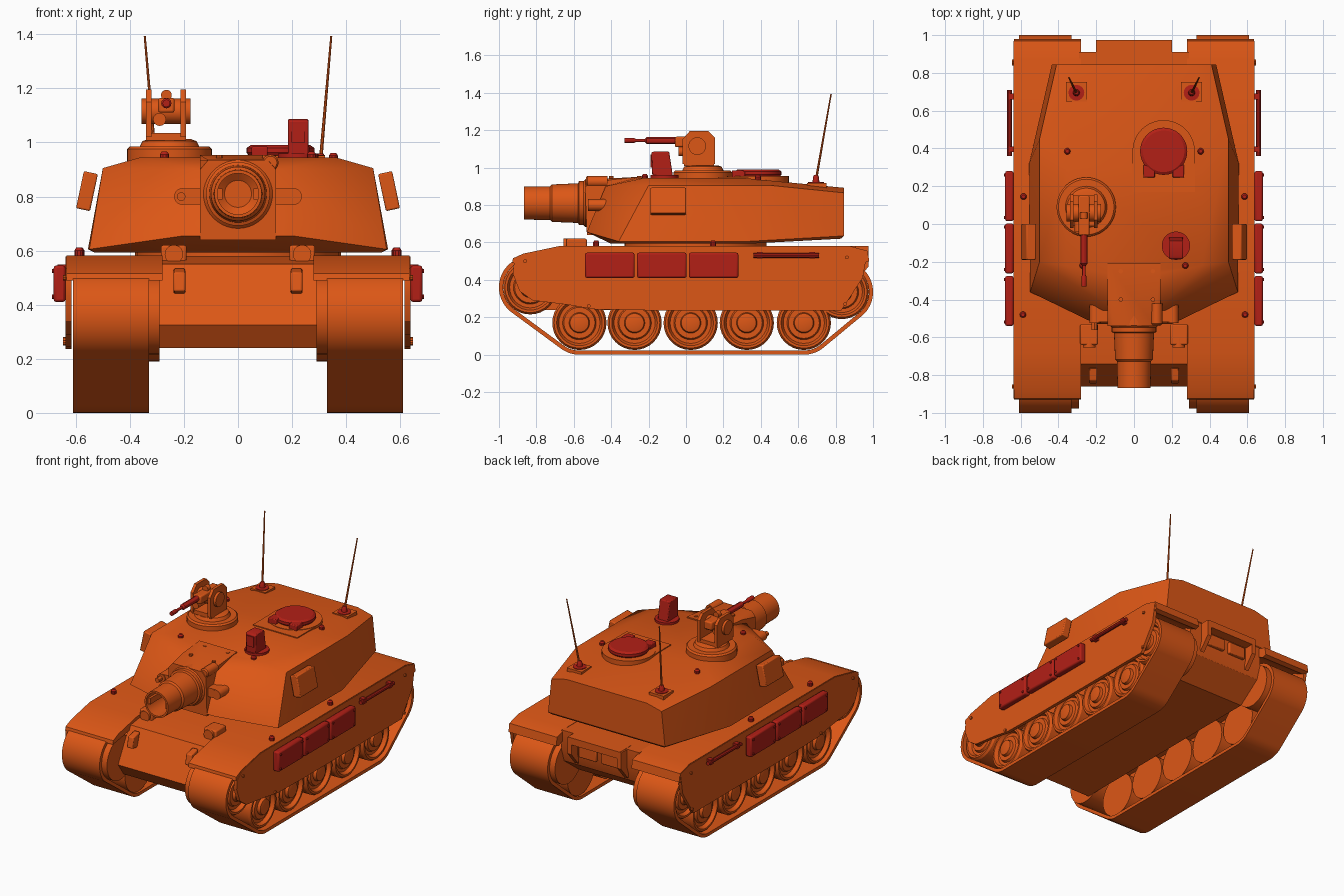
import bpy, bmesh
from math import sin, cos, pi, radians
from mathutils import Matrix, Vector


def material(name, col):
    m = bpy.data.materials.new(name)
    m.diffuse_color = col
    return m


ORANGE = material("orange", (0.72, 0.095, 0.008, 1))
RED = material("red", (0.45, 0.014, 0.008, 1))


def finish(name, bm, mat=ORANGE, mirror=False, bevel=0):
    bmesh.ops.recalc_face_normals(bm, faces=bm.faces)
    me = bpy.data.meshes.new(name)
    bm.to_mesh(me)
    bm.free()
    me.materials.append(mat)
    me.polygons.foreach_set("use_smooth", [True] * len(me.polygons))
    me.set_sharp_from_angle(angle=radians(30))
    ob = bpy.data.objects.new(name, me)
    bpy.context.collection.objects.link(ob)
    if bevel:
        b = ob.modifiers.new("bevel", 'BEVEL')
        b.width, b.segments = bevel, 2
    if mirror:
        ob.modifiers.new("mirror", 'MIRROR')
    return ob


def box(name, lo, hi, tilt=0, **kw):
    lo, hi = Vector(lo), Vector(hi)
    bm = bmesh.new()
    m = (Matrix.Translation((lo + hi) / 2) @ Matrix.Rotation(radians(tilt), 4, 'Y')
         @ Matrix.Diagonal((*(hi - lo), 1)))
    bmesh.ops.create_cube(bm, size=1, matrix=m)
    return finish(name, bm, **kw)


def hull(name, pts, both=False, **kw):
    bm = bmesh.new()
    for x, y, z in pts:
        bm.verts.new((x, y, z))
        if both:
            bm.verts.new((-x, y, z))
    r = bmesh.ops.convex_hull(bm, input=bm.verts)
    bmesh.ops.dissolve_limit(bm, angle_limit=0.01, verts=bm.verts, edges=bm.edges)
    return finish(name, bm, **kw)


def slab(name, prof, x0, x1, **kw):
    """Side profile (y, z) extruded across x."""
    bm = bmesh.new()
    f = bm.faces.new([bm.verts.new((x0, y, z)) for y, z in prof])
    r = bmesh.ops.extrude_face_region(bm, geom=[f])
    vs = [v for v in r["geom"] if isinstance(v, bmesh.types.BMVert)]
    bmesh.ops.translate(bm, verts=vs, vec=(x1 - x0, 0, 0))
    return finish(name, bm, **kw)


def lathe(name, prof, at, axis='Z', n=32, direction=None, **kw):
    """Profile (radius, height) turned about an axis through a point."""
    d = Vector(direction or {'X': (1, 0, 0), 'Y': (0, 1, 0), 'Z': (0, 0, 1)}[axis])
    m = Matrix.Translation(at) @ d.to_track_quat('Z', 'Y').to_matrix().to_4x4()
    bm = bmesh.new()
    rings = [[bm.verts.new(m @ Vector((r * cos(2 * pi * i / n), r * sin(2 * pi * i / n), h)))
              for i in range(n)] for r, h in prof]
    for a, b in zip(rings, rings[1:]):
        for i in range(n):
            bm.faces.new((a[i], a[(i + 1) % n], b[(i + 1) % n], b[i]))
    bm.faces.new(rings[0])
    bm.faces.new(rings[-1])
    return finish(name, bm, **kw)


def rod(name, at, r, length, axis='Z', **kw):
    return lathe(name, [(r, 0), (r, length)], at, axis, **kw)


# Tracks: belt wrapped round the end wheels and outer road wheels
CIRCLES = [(-0.833, 0.36), (0.833, 0.335), (-0.57, 0.167), (0.63, 0.167)]
bm, N = bmesh.new(), 96
loops = []
for r, x in ((0.167, 0.33), (0.167, 0.61), (0.145, 0.61), (0.145, 0.33)):
    ring = []
    for i in range(N):
        a = 2 * pi * (i + 0.5) / N
        c = max(CIRCLES, key=lambda p: p[0] * cos(a) + p[1] * sin(a))
        ring.append(bm.verts.new((x, c[0] + r * cos(a), c[1] + r * sin(a))))
    loops.append(ring)
for k in range(4):
    a, b = loops[k], loops[(k + 1) % 4]
    for i in range(N):
        bm.faces.new((a[i], a[(i + 1) % N], b[(i + 1) % N], b[i]))
finish("track", bm, mirror=True)

# Road wheels and end wheels
rim = [(0.145, 0), (0.145, 0.235), (0.135, 0.25), (0.122, 0.25), (0.11, 0.225), (0.09, 0.225),
       (0.083, 0.24), (0.055, 0.24), (0.05, 0.26), (0.03, 0.265)]
for i, y in enumerate((-0.57, -0.275, 0.025, 0.325, 0.63)):
    lathe(f"road_wheel_{i}", rim, (0.34, y, 0.17), 'X', mirror=True)
for nm, (y, z) in zip(("front", "rear"), CIRCLES):
    lathe(nm + "_end_wheel", [(r, h + 0.05 if h else 0) for r, h in rim], (0.29, y, z), 'X', mirror=True)

# Hull body
slab("hull", [(-0.53, 0.58), (-0.74, 0.55), (-0.86, 0.325), (-0.8, 0.24), (0.72, 0.24),
              (0.88, 0.36), (0.91, 0.45), (0.91, 0.58)], -0.29, 0.29)
slab("fender", [(-0.93, 0.49), (-0.925, 0.515), (-0.87, 0.54), (-0.67, 0.582), (0.87, 0.582),
                (0.97, 0.555), (0.98, 0.5), (0.95, 0.49), (0.86, 0.535), (-0.66, 0.535), (-0.86, 0.5)],
     0.28, 0.635, mirror=True)
slab("side_skirt", [(-0.87, 0.535), (-0.92, 0.49), (-0.925, 0.43), (-0.89, 0.34), (-0.82, 0.29),
                    (-0.62, 0.265), (-0.5, 0.243), (-0.2, 0.237), (0.83, 0.237), (0.945, 0.41),
                    (0.97, 0.55), (0.87, 0.578), (-0.67, 0.578)], 0.615, 0.638, mirror=True)
# Rear plate details
box("rear_deck", (-0.19, 0.85, 0.535), (0.19, 0.975, 0.582))
slab("rear_bracket", [(0.88, 0.58), (0.975, 0.58), (0.975, 0.47), (0.9, 0.38)], 0.17, 0.2, mirror=True)
box("rear_grille", (0.02, 0.9, 0.44), (0.15, 0.93, 0.52), mirror=True, bevel=0.006)

# Headlights and tow hooks
box("headlight_box", (0.19, -0.64, 0.55), (0.285, -0.53, 0.62), mirror=True, bevel=0.008)
rod("headlight", (0.237, -0.655, 0.587), 0.034, 0.05, 'Y', mirror=True)
slab("tow_hook", [(-0.76, 0.535), (-0.83, 0.52), (-0.845, 0.45), (-0.79, 0.44)], 0.195, 0.238,
     mirror=True, bevel=0.006)

# Skirt fittings
for i, y in enumerate((-0.54, -0.262, 0.015)):
    box(f"skirt_panel_{i}", (0.638, y, 0.41), (0.682, y + 0.265, 0.545), mat=RED, mirror=True, bevel=0.01)
    for z in (0.43, 0.525):
        for dy in (0.02, 0.245):
            rod("panel_bolt", (0.68, y + dy, z), 0.008, 0.008, 'X', n=8, mat=RED, mirror=True)
rod("grab_bar", (0.66, 0.36, 0.53), 0.013, 0.35, 'Y', n=10, mat=RED, mirror=True)
for y in (0.38, 0.66):
    box("grab_bar_foot", (0.63, y, 0.513), (0.668, y + 0.03, 0.548), mat=RED, mirror=True)
for y, z in ((-0.52, 0.26), (0.85, 0.27), (0.86, 0.52), (-0.86, 0.5)):
    rod("skirt_bolt", (0.635, y, z), 0.01, 0.012, 'X', n=8, mirror=True)
for x, y, z in ((0.588, -0.48, 0.575), (0.585, 0.145, 0.575), (0.353, 0.385, 0.925), (0.272, -0.22, 0.93)):
    lathe("lifting_stud", [(0.017, 0), (0.017, 0.026), (0.01, 0.036)], (x, y, z), n=10, mat=RED, mirror=True)

# Turret shell
rod("turret_ring", (0, 0.05, 0.56), 0.38, 0.05)
hull("turret", [(0.18, -0.4, 0.593), (0.53, -0.34, 0.593), (0.53, 0.33, 0.593), (0.42, 0.83, 0.62),
                (0.2, -0.53, 0.655), (0.55, -0.36, 0.605), (0.555, 0.32, 0.605), (0.435, 0.845, 0.635),
                (0.15, -0.43, 0.90), (0.5, -0.2, 0.905), (0.5, 0.45, 0.905), (0.41, 0.845, 0.865),
                (0.14, -0.26, 0.945), (0.36, -0.22, 0.945), (0.36, 0.3, 0.945), (0.3, 0.845, 0.892)], both=True)
box("turret_side_box", (0.532, -0.19, 0.75), (0.585, 0.0, 0.89), tilt=-12, mirror=True, bevel=0.006)
# Gun mantlet
hull("mantlet", [(0.14, -0.53, 0.64), (0.14, -0.54, 0.9), (0.11, -0.54, 0.935), (0.14, -0.4, 0.935),
                 (0.14, -0.21, 0.953), (0.14, -0.21, 0.64)], both=True)
for x in (-0.07, 0.1):
    for y in (-0.4, -0.25):
        rod("mantlet_bolt", (x, y, 0.93), 0.012, 0.024, n=8)
# Hollow main gun with stepped collar
lathe("main_gun", [(0.05, 0.22), (0.076, 0.2), (0.076, 0), (0.088, 0), (0.09, 0.14), (0.1, 0.15),
                   (0.106, 0.29), (0.118, 0.295), (0.118, 0.32), (0.128, 0.33), (0.128, 0.42)],
      (0, -0.867, 0.81), 'Y', n=40)
for s in (-1, 1):
    box("muzzle_key", (0.069 * s - 0.012, -0.85, 0.79), (0.069 * s + 0.012, -0.68, 0.83))
lathe("gun_sight_tube", [(0.024, 0), (0.03, 0.008), (0.03, 0.115)], (0.12, -0.535, 0.925), 'Y', n=20)
rod("cheek_port", (0.205, -0.525, 0.8), 0.031, 0.13, 'Y', n=20, mirror=True)
box("cheek_port_bridge", (0.13, -0.52, 0.77), (0.205, -0.4, 0.83), mirror=True)
rod("coaxial_barrel", (-0.21, -0.56, 0.8), 0.016, 0.1, 'Y', n=12)

# Left cupola with machine gun mount
CX, CY = -0.253, 0.09
lathe("cupola", [(0.157, 0), (0.157, 0.045), (0.147, 0.055), (0.11, 0.055), (0.1, 0.075), (0.08, 0.082)],
      (CX, CY, 0.93), n=40)
box("gun_mount_base", (-0.34, -0.01, 1.008), (-0.192, 0.15, 1.035))
for x in (-0.34, -0.212):
    slab("gun_mount_plate", [(-0.02, 1.02), (0.155, 1.02), (0.155, 1.16), (0.12, 1.195),
                             (0.02, 1.195), (-0.02, 1.15)], x, x + 0.02)
rod("gun_trunnion", (-0.357, 0.06, 1.115), 0.047, 0.182, 'X', n=20)
box("gun_receiver", (-0.295, -0.06, 1.11), (-0.235, 0.15, 1.165), bevel=0.008)
rod("gun_ammo_drum", (-0.29, -0.04, 1.085), 0.024, 0.14, 'Y', n=16)
lathe("gun_barrel", [(0.014, 0), (0.014, 0.05), (0.009, 0.06), (0.009, 0.11), (0.019, 0.12), (0.019, 0.3)],
      (-0.265, -0.33, 1.145), 'Y', n=12, mat=RED)
lathe("gun_rear_sight", [(0.01, 0), (0.02, 0), (0.02, 0.03), (0.01, 0.03)],
      (-0.265, 0.03, 1.175), 'Y', n=14)

# Right hatch
HX, HY = 0.157, 0.385
rod("hatch_ring", (HX, HY, 0.9), 0.165, 0.054, n=40)
box("hatch_apron", (HX - 0.165, 0.17, 0.92), (HX + 0.165, HY, 0.951))
lathe("hatch_lid", [(0.118, 0), (0.125, 0.01), (0.125, 0.028), (0.11, 0.038)], (HX, HY, 0.952),
      n=36, mat=RED)
box("hatch_hinge_bar", (0.05, 0.285, 0.952), (0.265, 0.315, 0.98), mat=RED, bevel=0.005)
for x in (0.05, 0.205):
    box("hatch_hinge", (x, 0.245, 0.945), (x + 0.06, 0.31, 0.985), mat=RED, bevel=0.005)

# Sight head
rod("sight_base", (0.222, -0.115, 0.93), 0.075, 0.03, mat=RED)
hull("sight_head", [(x, y, z) for x in (0.185, 0.26)
                    for y, z in ((-0.185, 1.08), (-0.18, 0.955), (-0.07, 0.955), (-0.09, 1.085), (-0.17, 1.087))],
     mat=RED, bevel=0.005)
box("sight_window", (0.197, -0.189, 1.0), (0.248, -0.175, 1.07), mat=RED)

# Antennas
box("antenna_pad", (0.25, 0.648, 0.89), (0.36, 0.752, 0.918), mirror=True)
lathe("antenna_socket", [(0.042, 0), (0.042, 0.012), (0.018, 0.014), (0.016, 0.04), (0.01, 0.05)],
      (0.305, 0.695, 0.91), n=16, mat=RED, mirror=True)
lathe("antenna", [(0.007, 0), (0.004, 0.462)], (0.306, 0.696, 0.94), n=8,
      direction=(0.039, 0.08, 0.455), mirror=True)
